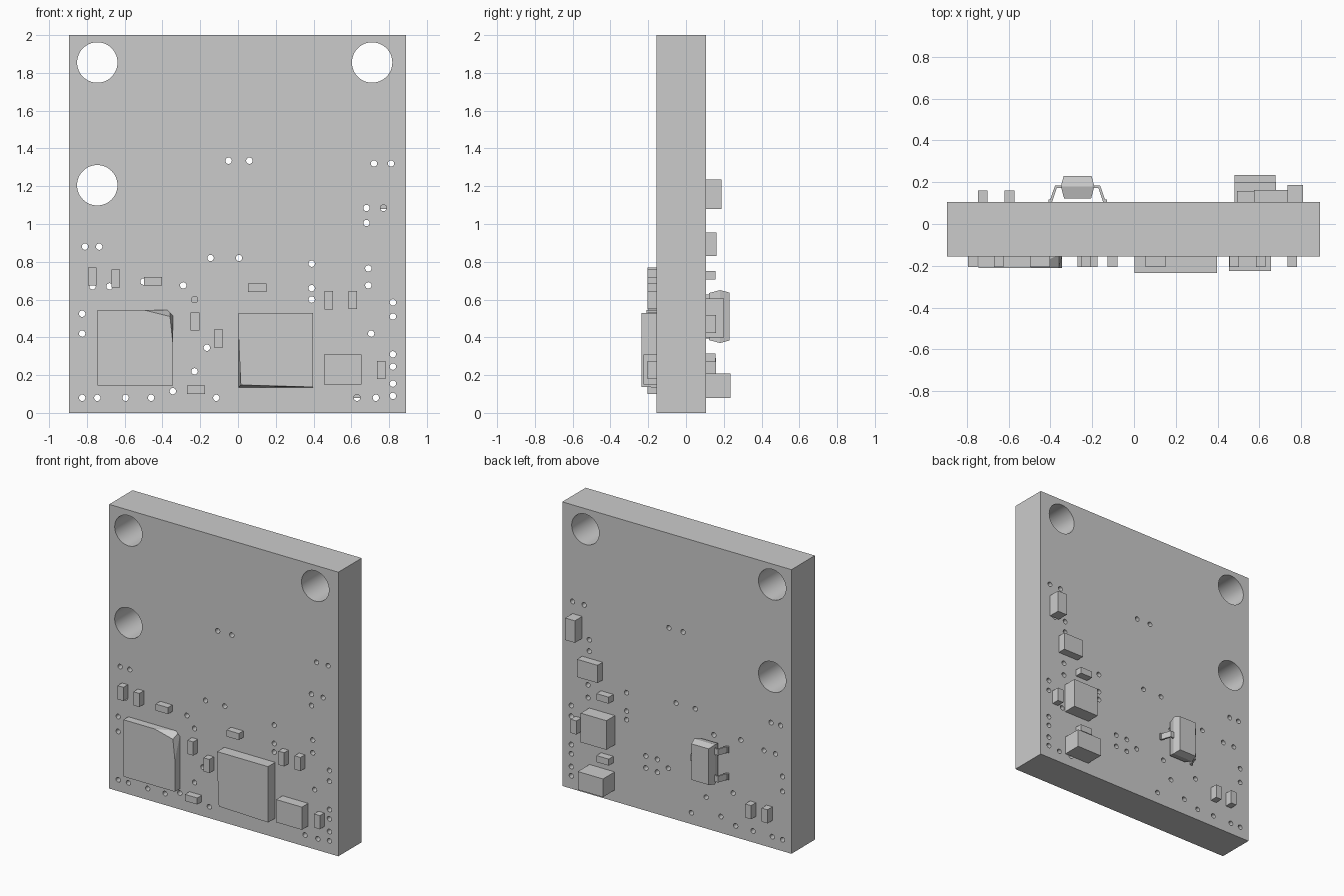
import bpy
import bmesh
from math import cos, sin, tau

if "Cube" in bpy.data.objects:
    bpy.data.objects.remove(bpy.data.objects["Cube"])

grey = bpy.data.materials.new("plain grey")
grey.use_nodes = True
grey.diffuse_color = (.6, .6, .6, 1)
grey.node_tree.nodes["Principled BSDF"].inputs["Base Color"].default_value = grey.diffuse_color

FRONT, BACK = -.155, .105


def add_loft(bm, rings):
    """Skin a stack of equal-sized rings and cap both ends."""
    loops = [[bm.verts.new(point) for point in ring] for ring in rings]
    for low, high in zip(loops, loops[1:]):
        for i in range(len(low)):
            bm.faces.new((low[i - 1], low[i], high[i], high[i - 1]))
    bm.faces.new(loops[0])
    bm.faces.new(loops[-1])


def make_object(name, bm):
    bmesh.ops.recalc_face_normals(bm, faces=bm.faces)
    mesh = bpy.data.meshes.new(name)
    bm.to_mesh(mesh)
    bm.free()
    mesh.materials.append(grey)
    obj = bpy.data.objects.new(name, mesh)
    bpy.context.collection.objects.link(obj)
    return obj


def loft(name, *rings):
    bm = bmesh.new()
    add_loft(bm, rings)
    return make_object(name, bm)


def at_depth(outline, y):
    return [(x, y, z) for x, z in outline]


def rectangle(x0, x1, z0, z1):
    return [(x0, z0), (x1, z0), (x1, z1), (x0, z1)]


def block(name, x0, x1, z0, z1, y0, y1):
    outline = rectangle(x0, x1, z0, z1)
    return loft(name, at_depth(outline, y0), at_depth(outline, y1))


# Board with drilled holes
board = block("circuit_board", -.895, .89, 0, 2, FRONT, BACK)

mounting_holes = [(-.745, 1.855), (.71, 1.855), (-.745, 1.205)]
upper_vias = [
    (-.05, 1.335), (.06, 1.335), (.72, 1.32), (.81, 1.32), (.68, 1.085),
    (.77, 1.085), (.68, 1.005), (-.81, .88), (-.735, .88), (-.145, .82),
    (.005, .82), (.39, .79), (.39, .66), (.39, .6), (.69, .765),
    (.69, .675), (-.77, .67), (-.68, .67), (-.5, .695), (-.29, .675),
]
lower_vias = [
    (-.825, .525), (-.825, .42), (-.165, .345), (-.23, .22), (-.23, .6),
    (.82, .585), (.82, .51), (.705, .42), (.82, .31), (.82, .245),
    (.82, .155), (.82, .09), (-.345, .115),
]
hidden_vias = [(.24, .385), (.15, .385), (.065, .345), (.24, .3), (.15, .295), (-.44, .305)]
bottom_row = [(x, .08) for x in (-.825, -.745, -.595, -.46, -.115, .63, .73)]


def drill(bm, centre, radius, sides):
    cx, cz = centre
    circle = [(cx + radius * cos(tau * i / sides), cz + radius * sin(tau * i / sides))
              for i in range(sides)]
    add_loft(bm, [at_depth(circle, FRONT - .1), at_depth(circle, BACK + .1)])


bits = bmesh.new()
for centre in mounting_holes:
    drill(bits, centre, .107, 48)
for centre in upper_vias + lower_vias + hidden_vias + bottom_row:
    drill(bits, centre, .017, 16)
cutter = make_object("hole_cutter", bits)
cutter.hide_render = True

cut = board.modifiers.new("holes", "BOOLEAN")
cut.operation = "DIFFERENCE"
cut.solver = "EXACT"
cut.object = cutter
bpy.context.view_layer.update()
drilled = bpy.data.meshes.new_from_object(
    board.evaluated_get(bpy.context.evaluated_depsgraph_get()))
board.modifiers.clear()
board.data = drilled
bpy.data.objects.remove(cutter)

bpy.ops.object.select_all(action="DESELECT")
board.select_set(True)
bpy.context.view_layer.objects.active = board
bpy.ops.object.shade_smooth_by_angle()

# Large front chips, each with one clipped corner
loft("front_left_chip",
     at_depth([(-.745, .145), (-.345, .145), (-.345, .515),
               (-.36, .53), (-.375, .545), (-.745, .545)], FRONT),
     at_depth([(-.745, .145), (-.345, .145), (-.345, .37),
               (-.36, .51), (-.5, .545), (-.745, .545)], -.21))
loft("front_centre_chip",
     at_depth([(.002, .135), (.398, .135), (.398, .53), (.002, .53), (.002, .43)], FRONT),
     at_depth([(.015, .148), (.398, .137), (.398, .53), (.002, .53), (.002, .43)], -.235))
block("front_right_chip", .455, .655, .15, .31, -.225, FRONT)

# Small front components, given by centre
SHORT, LONG = .046, .096
upright_front = [(-.772, .722), (-.648, .712), (-.228, .483), (-.103, .393),
                 (.48, .596), (.607, .597), (.758, .228)]
flat_front = [(-.45, .697), (-.222, .122), (.102, .662)]


def small_parts(name, centres, width, height, y0, y1):
    for number, (x, z) in enumerate(centres, start=1):
        block(f"{name}_{number}", x - width / 2, x + width / 2,
              z - height / 2, z + height / 2, y0, y1)


small_parts("front_upright_capacitor", upright_front, SHORT, LONG, -.205, FRONT)
small_parts("front_flat_capacitor", flat_front, LONG, SHORT, -.205, FRONT)

# Back components
block("back_tall_block", .735, .81, 1.08, 1.235, BACK, .187)
block("back_wide_block", .575, .735, .83, .955, BACK, .162)
block("back_square_chip", .48, .68, .4, .605, BACK, .2)
block("back_lower_connector", .482, .678, .08, .208, BACK, .235)
small_parts("back_flat_resistor", [(.54, .728), (.54, .292)], LONG, SHORT, BACK, .157)
small_parts("back_upright_resistor", [(.765, .47), (-.596, .238), (-.724, .243)],
            SHORT, LONG, BACK, .16)

# Transistor body: widest at mid depth, tapered both ways
loft("transistor_body",
     at_depth(rectangle(-.335, -.205, .385, .635), .123),
     at_depth(rectangle(-.35, -.19, .37, .65), .18),
     at_depth(rectangle(-.337, -.203, .383, .637), .23))

# Bent transistor legs, mirrored about the body centre
BODY_X, BODY_Z = -.27, .51
leg_path = [(.07, .172), (.1, .172), (.122, .106), (.14, .106),
            (.14, .118), (.131, .118), (.108, .184), (.07, .184)]


def leg(name, side, z):
    rings = [[(BODY_X + side * x, y, z + edge) for x, y in leg_path] for edge in (-.022, .022)]
    loft(name, *rings)


leg("transistor_left_leg", 1, BODY_Z)
leg("transistor_upper_right_leg", -1, BODY_Z + .095)
leg("transistor_lower_right_leg", -1, BODY_Z - .095)
